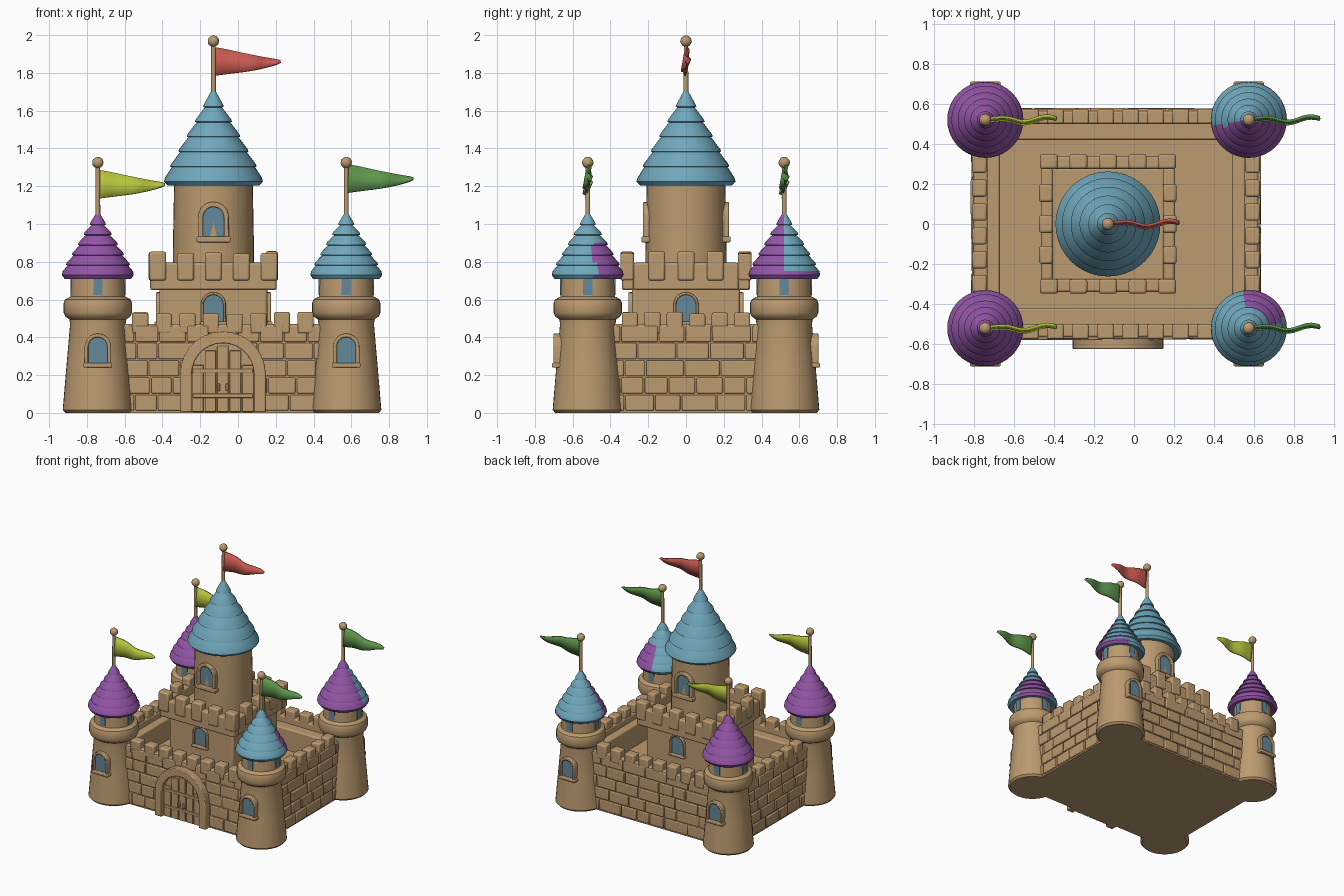
import bpy, bmesh, math, random
from mathutils import Matrix, Vector

random.seed(4)
if "Cube" in bpy.data.objects:
    bpy.data.objects.remove(bpy.data.objects["Cube"], do_unlink=True)


def material(name, r, g, b):
    m = bpy.data.materials.new(name)
    m.use_nodes = True
    m.diffuse_color = (r, g, b, 1)
    m.node_tree.nodes["Principled BSDF"].inputs["Base Color"].default_value = (r, g, b, 1)
    return m


STONE = material("sandstone", 0.50, 0.325, 0.16)
BLUE = material("blue_roof", 0.16, 0.39, 0.50)
PURPLE = material("purple_roof", 0.29, 0.09, 0.38)
GLASS = material("window_blue", 0.13, 0.25, 0.32)
RED = material("red_flag", 0.58, 0.10, 0.08)
LIME = material("lime_flag", 0.47, 0.55, 0.045)
GREEN = material("green_flag", 0.11, 0.30, 0.07)


def finish(name, bm, mats, bevel=0, smooth=40):
    bmesh.ops.recalc_face_normals(bm, faces=bm.faces)
    me = bpy.data.meshes.new(name)
    bm.to_mesh(me)
    bm.free()
    ob = bpy.data.objects.new(name, me)
    bpy.context.collection.objects.link(ob)
    for m in mats:
        me.materials.append(m)
    bpy.ops.object.select_all(action="DESELECT")
    ob.select_set(True)
    bpy.context.view_layer.objects.active = ob
    bpy.ops.object.shade_smooth_by_angle(angle=math.radians(smooth))
    if bevel:
        mod = ob.modifiers.new("soft_edges", "BEVEL")
        mod.width, mod.segments, mod.limit_method = bevel, 2, "ANGLE"
    return ob


def add_box(bm, x0, x1, y0, y1, z0, z1):
    mat = Matrix.Translation(((x0 + x1) / 2, (y0 + y1) / 2, (z0 + z1) / 2))
    mat = mat @ Matrix.Diagonal((x1 - x0, y1 - y0, z1 - z0, 1))
    bmesh.ops.create_cube(bm, size=1, matrix=mat)


def box(name, *bounds, bevel=0.01):
    bm = bmesh.new()
    add_box(bm, *bounds)
    return finish(name, bm, [STONE], bevel)


def lathe(name, profile, x, y, mats, rule=None, seg=40):
    """Spin (radius, height) points about a vertical axis."""
    bm = bmesh.new()
    rings = []
    for r, z in profile:
        rings.append([bm.verts.new((x + r * math.cos(2 * math.pi * i / seg),
                                    y + r * math.sin(2 * math.pi * i / seg), z)) for i in range(seg)])
    for a, b in zip(rings, rings[1:]):
        for i in range(seg):
            f = bm.faces.new((a[i], a[i - 1], b[i - 1], b[i]))
            if rule:
                c = f.calc_center_median() - Vector((x, y, 0))
                f.material_index = rule(math.degrees(math.atan2(c.y, c.x)) % 360, math.hypot(c.x, c.y))
    bm.faces.new(rings[0])
    bm.faces.new(rings[-1])
    return finish(name, bm, mats)


def arch_points(w, h, z=0, n=14):
    arc = [(w * math.cos(math.pi * (1 - i / n)), z + h - w + w * math.sin(math.pi * i / n)) for i in range(n + 1)]
    return [(-w, z)] + arc + [(w, z)]


def place(bm, centre, angle):
    bm.transform(Matrix.Translation(centre) @ Matrix.Rotation(math.radians(angle), 4, "Z"))


def arch_panel(name, w, h, near, far, centre, angle, mat):
    """Solid arch facing -y before it is turned."""
    bm = bmesh.new()
    f = bm.faces.new([bm.verts.new((x, -near, z)) for x, z in arch_points(w, h)])
    new = bmesh.ops.extrude_face_region(bm, geom=[f])["geom"]
    bmesh.ops.translate(bm, vec=(0, near - far, 0), verts=[v for v in new if isinstance(v, bmesh.types.BMVert)])
    place(bm, centre, angle)
    finish(name, bm, [mat])


def arch_frame(name, w, h, t, near, far, centre, angle, sill=True):
    bm = bmesh.new()
    loops = []
    for d, (ww, hh) in ((near, (w, h)), (far, (w, h)), (far, (w + t, h + t)), (near, (w + t, h + t))):
        loops.append([bm.verts.new((x, -d, z)) for x, z in arch_points(ww, hh)])
    for a, b in zip(loops, loops[1:] + loops[:1]):
        for i in range(len(a) - 1):
            bm.faces.new((a[i], a[i + 1], b[i + 1], b[i]))
    for k in (0, -1):
        bm.faces.new([lp[k] for lp in loops])
    if sill:
        add_box(bm, -w - t * 1.3, w + t * 1.3, -far - 0.008, -near, -t, 0.004)
    place(bm, centre, angle)
    finish(name, bm, [STONE], 0.006)


def window(name, w, h, t, surface, centre, angle):
    arch_panel(name + "_pane", w, h, surface - 0.05, surface + 0.004, centre, angle, GLASS)
    arch_frame(name + "_frame", w, h, t, surface - 0.05, surface + 0.02, centre, angle)


def roof(name, x, y, r, z0, z1, tiers, mats, rule=None):
    """Cone of overlapping shingle rows."""
    prof = [(0.02, z0 + 0.01), (r * 0.93, z0 - 0.02), (r, z0), (r * 0.98, z0 + 0.02)]
    for i in range(1, tiers):
        t = i / tiers
        rr = r * (1 - t) + 0.006
        zz = z0 + (z1 - z0) * t
        prof += [(rr - 0.004, zz - 0.003), (rr + 0.005, zz), (rr + 0.001, zz + 0.012)]
    lathe(name, prof + [(0.014, z1)], x, y, mats, rule)


def flag(name, x, y, z_pole, z_top, z_mid, mat):
    lathe(name + "_pole", [(0.013, z_pole), (0.012, z_top)], x, y, [STONE], seg=10)
    bm = bmesh.new()
    bmesh.ops.create_icosphere(bm, subdivisions=2, radius=0.031, matrix=Matrix.Translation((x, y, z_top)))
    finish(name + "_knob", bm, [STONE])
    bm = bmesh.new()
    n = 16
    cols = []
    for i in range(n + 1):
        t = i / n
        half = 0.072 * (1 - t) ** 0.75 + 0.003
        mid = z_mid - 0.012 * math.sin(t * math.pi) * t
        wave = 0.014 * math.sin(t * 9) * min(1, 2 * t)
        cols.append([bm.verts.new((x + 0.01 + 0.345 * t, y + wave + 0.008 * k, mid + half * k)) for k in (-1, 0, 1)])
    for a, b in zip(cols, cols[1:]):
        for k in range(2):
            bm.faces.new((a[k], b[k], b[k + 1], a[k + 1]))
    mod = finish(name, bm, [mat]).modifiers.new("cloth", "SOLIDIFY")
    mod.thickness, mod.offset = 0.012, 0


def merlons(bm, along_x, start, end, low, high, z0, z1, count, width):
    for i in range(count):
        c = start + width / 2 + (end - start - width) * i / (count - 1)
        span = (c - width / 2, c + width / 2)
        add_box(bm, *(span + (low, high) if along_x else (low, high) + span), z0, z1 + random.uniform(-.006, .006))


def blocks(bm, along_x, start, end, face, sign):
    """Courses of slightly proud stones on one wall."""
    for row in range(5):
        z = 0.012 + row * 0.091
        p = start - random.uniform(0, 0.1)
        while p < end:
            q = min(p + random.uniform(0.11, 0.21), end)
            span = (max(p, start), q - 0.008)
            out = sorted((face - sign * 0.02, face + sign * random.uniform(0.006, 0.015)))
            if q - p > 0.04 and span[1] > span[0]:
                add_box(bm, *(span + tuple(out) if along_x else tuple(out) + span), z, z + 0.084)
            p = q


X0, X1, Y = -0.80, 0.62, 0.565
# Courtyard floor and curtain walls with a walkway behind the parapet
box("courtyard", X0, X1, -Y, Y, 0, 0.25, bevel=0)
for s, side in ((-1, "front"), (1, "back")):
    for part, inner, top in (("wall", 0.42, 0.42), ("parapet", 0.5, 0.47)):
        box(side + "_" + part, X0, X1, *sorted((s * Y, s * inner)), 0, top)
for side, outer, walk, para in (("right", X0, -0.67, -0.73), ("left", X1, 0.49, 0.55)):
    box(side + "_wall", *sorted((outer, walk)), -Y, Y, 0, 0.42)
    box(side + "_parapet", *sorted((outer, para)), -Y, Y, 0, 0.47)
bm = bmesh.new()
for s in (-1, 1):
    merlons(bm, True, -0.56, 0.40, *sorted((s * 0.50, s * 0.575)), 0.42, 0.53, 8, 0.085)
for a, b in ((-0.808, -0.735), (0.555, 0.628)):
    merlons(bm, False, -0.34, 0.34, a, b, 0.42, 0.53, 6, 0.085)
finish("wall_merlons", bm, [STONE], 0.01)
bm = bmesh.new()
for s in (-1, 1):
    blocks(bm, True, -0.62, 0.46, s * Y, s)
blocks(bm, False, -0.40, 0.40, X0, -1)
blocks(bm, False, -0.40, 0.40, X1, 1)
finish("wall_stones", bm, [STONE], 0.006)

# Gate: arched surround, planked door, bands and handles
GX = -0.08
arch_frame("gate_surround", 0.165, 0.365, 0.062, 0.54, 0.625, (GX, 0, 0.004), 0, sill=False)
arch_panel("gate_door", 0.168, 0.367, 0.54, 0.588, (GX, 0, 0.004), 0, STONE)
bm = bmesh.new()
for i in range(5):
    c = (i - 2) * 0.066
    top = 0.19 + math.sqrt(0.165 ** 2 - (abs(c) + 0.02) ** 2)
    add_box(bm, GX + c - 0.03, GX + c + 0.03, -0.598, -0.57, 0.006, top)
for z in (0.08, 0.21):
    add_box(bm, GX - 0.16, GX + 0.16, -0.605, -0.57, z, z + 0.022)
for s in (-1, 1):
    add_box(bm, GX + s * 0.022 - 0.007, GX + s * 0.022 + 0.007, -0.615, -0.58, 0.115, 0.155)
finish("gate_planks", bm, [STONE], 0.004)

# Keep: square block, battlements and round tower
KX = -0.13
box("keep_block", KX - 0.285, KX + 0.285, -0.285, 0.285, 0.2, 0.72, bevel=0.015)
bm = bmesh.new()
for s in (-1, 1):
    add_box(bm, KX - 0.335, KX + 0.335, *sorted((s * 0.275, s * 0.34)), 0.65, 0.795)
    add_box(bm, *sorted((KX + s * 0.275, KX + s * 0.335)), -0.28, 0.28, 0.65, 0.795)
    merlons(bm, True, KX - 0.34, KX + 0.34, *sorted((s * 0.275, s * 0.348)), 0.7, 0.85, 5, 0.09)
    merlons(bm, False, -0.2, 0.2, *sorted((KX + s * 0.275, KX + s * 0.343)), 0.7, 0.85, 3, 0.09)
finish("keep_battlements", bm, [STONE], 0.012)
for a in range(0, 360, 90):
    window("keep_window", 0.052, 0.145, 0.014, 0.285, (KX, 0, 0.48), a)
lathe("keep_tower", [(0.215, 0.6), (0.215, 0.85), (0.208, 1.23)], KX, 0, [STONE])
for a in (0, 180):
    window("keep_tower_window", 0.055, 0.16, 0.027, 0.208, (KX, 0, 0.93), a)
roof("keep_roof", KX, 0, 0.262, 1.225, 1.7, 6, [BLUE])
flag("keep_flag", KX, 0, 1.66, 1.968, 1.86, RED)


# Corner towers; the two on the left have roofs patched with purple
def front_patch(angle, r):
    return int(15 + random.uniform(-9, 9) < angle < 100 and r > 0.10)


def back_patch(angle, r):
    return int(188 + random.uniform(-8, 8) < angle < 357 or (angle < 70 and r > 0.178))


TOWER = [(0.172, 0), (0.186, 0.015), (0.183, 0.05), (0.166, 0.25), (0.147, 0.47), (0.15, 0.495), (0.172, 0.51),
         (0.181, 0.53), (0.181, 0.58), (0.174, 0.6), (0.16, 0.608), (0.145, 0.615), (0.14, 0.73)]
for x, y, name, mats, rule, cloth, fz in (
        (-0.742, -0.52, "front_right", [PURPLE], None, LIME, 1.21),
        (-0.742, 0.52, "back_right", [PURPLE], None, LIME, 1.21),
        (0.573, -0.52, "front_left", [BLUE, PURPLE], front_patch, GREEN, 1.24),
        (0.573, 0.52, "back_left", [BLUE, PURPLE], back_patch, GREEN, 1.24)):
    lathe(name + "_tower", TOWER, x, y, [STONE])
    window(name + "_window", 0.05, 0.14, 0.02, 0.162, (x, y, 0.26), 0 if y < 0 else 180)
    for a in range(0, 360, 90):
        arch_panel(name + "_slot", 0.024, 0.1, 0.12, 0.146, (x, y, 0.625), a, GLASS)
    roof(name + "_roof", x, y, 0.19, 0.73, 1.05, 6, mats, rule)
    flag(name + "_flag", x, y, 1.02, 1.325, fz, cloth)
